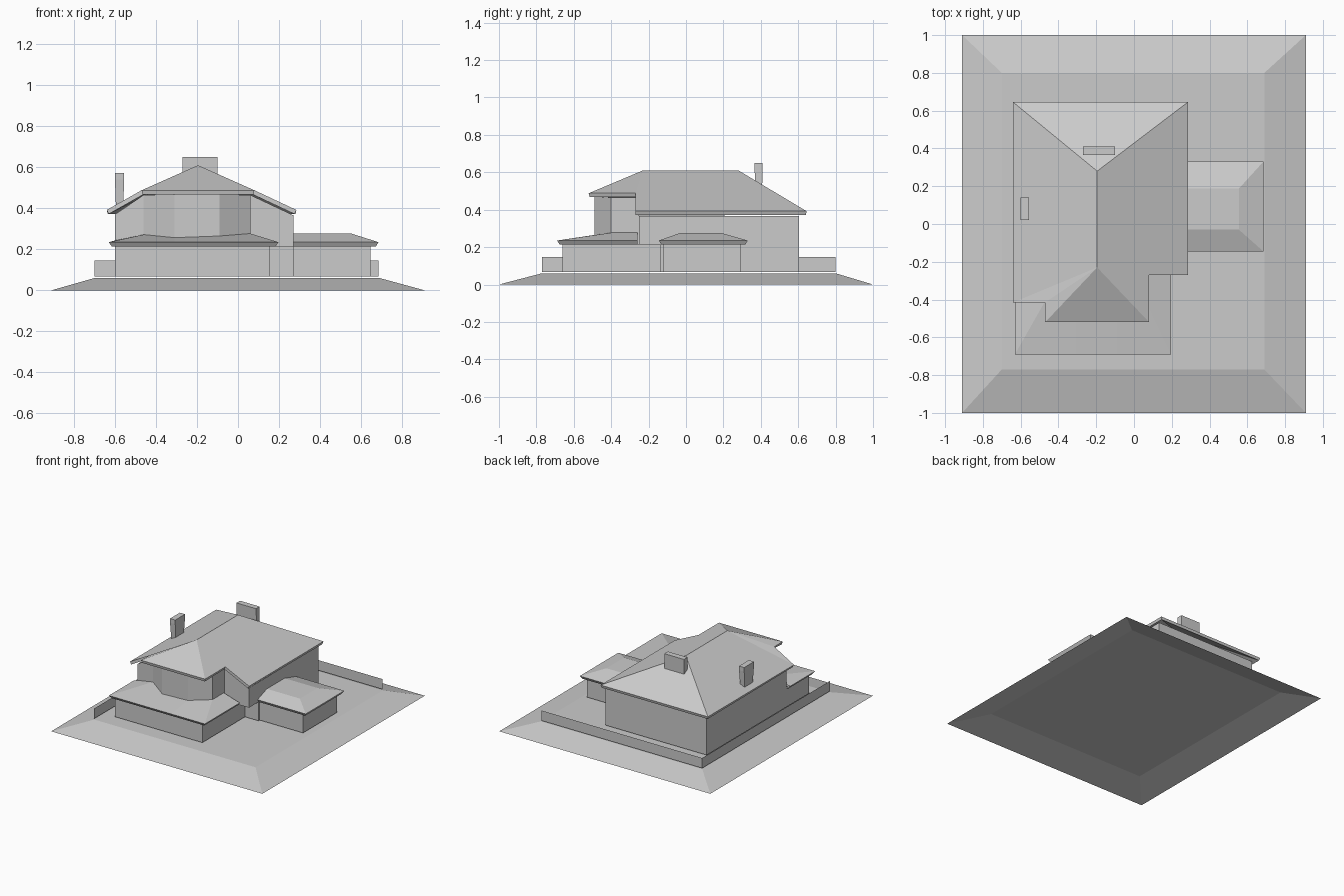
import bpy, bmesh

grey = bpy.data.materials.new("light_grey")
grey.diffuse_color = (0.6, 0.6, 0.6, 1)


def make(name, verts, faces, upward=False):
    mesh = bpy.data.meshes.new(name)
    mesh.from_pydata(verts, [], faces)
    bm = bmesh.new()
    bm.from_mesh(mesh)
    bmesh.ops.recalc_face_normals(bm, faces=bm.faces)
    if upward and sum(f.normal.z for f in bm.faces) < 0:
        bmesh.ops.reverse_faces(bm, faces=bm.faces)
    bm.to_mesh(mesh)
    bm.free()
    mesh.materials.append(grey)
    ob = bpy.data.objects.new(name, mesh)
    bpy.context.collection.objects.link(ob)
    return ob


def loft(name, rings, top=True, closed=True):
    """Skin through stacked rings of points, open underneath."""
    n = len(rings[0])
    verts = [p for ring in rings for p in ring]
    faces = []
    for r in range(len(rings) - 1):
        for i in range(n if closed else n - 1):
            j = (i + 1) % n
            faces.append((n * r + i, n * r + j, n * r + n + j, n * r + n + i))
    if top:
        faces.append(tuple(range(len(verts) - n, len(verts))))
    return make(name, verts, faces)


def stack(name, *rects, top=True):
    """Loft of rectangles (x0, x1, y0, y1, z)."""
    return loft(name, [[(a, c, z), (b, c, z), (b, d, z), (a, d, z)]
                       for a, b, c, d, z in rects], top)


def walls(name, outline, z0, closed=True):
    """Walls over a floor outline of (x, y, top height) points."""
    base = [(x, y, z0) for x, y, t in outline]
    return loft(name, [base, outline], False, closed)


# Sloping ground plinth
stack("ground_plinth", (-0.91, 0.91, -1, 1, 0), (-0.70, 0.69, -0.77, 0.80, 0.06))

# Thin garden fence along the left and back
walls("fence", [(-0.70, -0.77, 0.146), (-0.70, 0.80, 0.146),
                (0.685, 0.80, 0.146)], 0.067, closed=False)

# Ground storey with a recessed entry at the right front
walls("lower_walls", [(x, y, 0.213) for x, y in (
    (-0.60, -0.66), (0.155, -0.66), (0.155, -0.135),
    (0.27, -0.135), (0.27, 0.603), (-0.60, 0.603))], 0.067)

# Upper storey with a three-sided front bay, rising to the roof slope
walls("upper_walls", [
    (-0.60, 0.603, 0.366), (-0.60, -0.38, 0.37), (-0.46, -0.39, 0.465),
    (-0.31, -0.49, 0.468), (-0.09, -0.49, 0.468),
    (0.06, -0.40, 0.465), (0.06, -0.25, 0.465), (0.27, -0.25, 0.366),
    (0.27, 0.603, 0.366)], 0.213)

# Soffit of the upper floor over the entry
make("entry_soffit", [(0.06, -0.25, 0.213), (0.27, -0.25, 0.213),
                      (0.27, -0.135, 0.213), (0.06, -0.135, 0.213)],
     [(0, 1, 2, 3)])

# Main hip roof, narrower and higher-eaved over the bay
roof = make("main_roof", [
    (-0.195, 0.28, 0.61), (-0.195, -0.23, 0.61),
    (-0.64, 0.645, 0.392), (0.285, 0.645, 0.392),
    (0.285, -0.27, 0.392), (0.08, -0.27, 0.488),
    (0.08, -0.52, 0.488), (-0.47, -0.52, 0.488),
    (-0.47, -0.415, 0.488), (-0.64, -0.415, 0.392)],
    [(0, 3, 2), (0, 1, 5, 4, 3), (1, 6, 5), (1, 7, 6),
     (1, 8, 7), (1, 9, 8), (0, 2, 9, 1)], upward=True)
solid = roof.modifiers.new("thickness", "SOLIDIFY")
solid.thickness = 0.022
solid.offset = -1

# Low roof over the front rooms, wrapping up to the bay walls
loft("front_lower_roof", [
    [(-0.60, -0.38, 0.213), (-0.60, -0.66, 0.213), (-0.31, -0.66, 0.213),
     (-0.09, -0.66, 0.213), (0.155, -0.66, 0.213), (0.155, -0.26, 0.213)],
    [(-0.615, -0.38, 0.213), (-0.615, -0.675, 0.213), (-0.31, -0.675, 0.213),
     (-0.09, -0.675, 0.213), (0.182, -0.675, 0.213), (0.182, -0.26, 0.213)],
    [(-0.63, -0.38, 0.235), (-0.63, -0.69, 0.235), (-0.31, -0.69, 0.235),
     (-0.09, -0.69, 0.235), (0.197, -0.69, 0.235), (0.197, -0.26, 0.235)],
    [(-0.60, -0.38, 0.243), (-0.46, -0.39, 0.272), (-0.31, -0.49, 0.257),
     (-0.09, -0.49, 0.265), (0.06, -0.40, 0.277), (0.06, -0.26, 0.277)],
], top=False, closed=False)

# Side garage and its hip roof
walls("garage_walls", [(0.27, -0.12, 0.213), (0.645, -0.12, 0.213),
                       (0.645, 0.295, 0.213), (0.27, 0.295, 0.213)],
      0.067, closed=False)
stack("garage_roof", (0.27, 0.645, -0.12, 0.295, 0.213),
      (0.27, 0.672, -0.132, 0.317, 0.213),
      (0.27, 0.685, -0.145, 0.33, 0.235), (0.27, 0.555, -0.03, 0.187, 0.276))

# Chimneys
stack("back_chimney", (-0.27, -0.10, 0.37, 0.407, 0.51),
      (-0.27, -0.10, 0.366, 0.41, 0.65))
stack("left_chimney", (-0.595, -0.56, 0.03, 0.13, 0.40),
      (-0.60, -0.555, 0.02, 0.14, 0.54), (-0.60, -0.555, 0.02, 0.14, 0.572))
